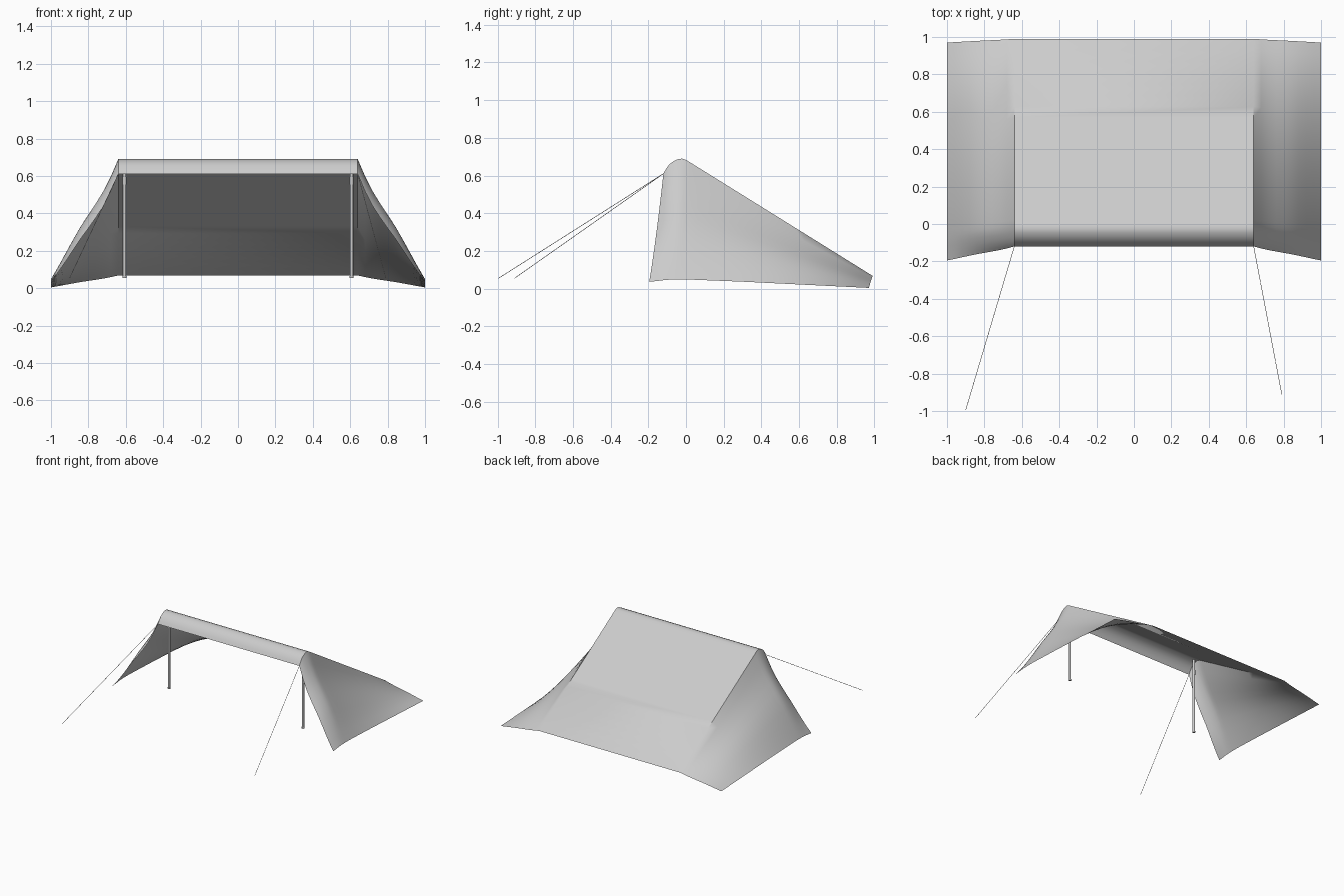
import bpy
from mathutils import Vector

if "Cube" in bpy.data.objects:
    bpy.data.objects.remove(bpy.data.objects["Cube"])


def interp(pts, u):
    """Piecewise-linear lookup in a list of (u, value...) tuples."""
    for a, b in zip(pts, pts[1:]):
        if u <= b[0]:
            k = (u - a[0]) / (b[0] - a[0])
            return [p + (q - p) * k for p, q in zip(a[1:], b[1:])]
    return list(pts[-1][1:])


def smooth(obj, angle=0.7):
    bpy.ops.object.select_all(action='DESELECT')
    obj.select_set(True)
    bpy.context.view_layer.objects.active = obj
    bpy.ops.object.shade_smooth_by_angle(angle=angle)


def rod(name, a, b, r, sides):
    a, b = Vector(a), Vector(b)
    bpy.ops.mesh.primitive_cylinder_add(vertices=sides, radius=r, depth=(b - a).length,
                                        location=(a + b) / 2)
    o = bpy.context.object
    o.name = name
    o.rotation_euler = (b - a).to_track_quat('Z', 'Y').to_euler()
    smooth(o)
    return o


# Tarp: rounded ridge profile in the middle, sweeping down to the side hems
ridge = [(-0.12, 0.61), (-0.108, 0.632), (-0.09, 0.658), (-0.068, 0.675), (-0.045, 0.686),
         (-0.022, 0.69), (0.0, 0.683), (0.025, 0.668)]
back = (0.99, 0.068)
n = 16
ridge += [(0.025 + (back[0] - 0.025) * i / n, 0.668 + (back[1] - 0.668) * i / n)
          for i in range(1, n + 1)]
hem = [(-0.195, 0.036), (-0.1, 0.047), (0.0, 0.049), (0.3, 0.037), (0.97, 0.004)]
# x position and remaining height fraction across a wing
wing = [(0.64, 1.0), (0.68, 0.86), (0.72, 0.74), (0.76, 0.64), (0.80, 0.545),
        (0.84, 0.45), (0.88, 0.34), (0.92, 0.225), (0.96, 0.11), (1.0, 0.0)]
stations = [(-x, f) for x, f in reversed(wing)] + wing

lengths = [0.0]
for p, q in zip(ridge, ridge[1:]):
    lengths.append(lengths[-1] + (Vector(q) - Vector(p)).length)

verts, faces = [], []
m = len(ridge)
for x, f in stations:
    for (ry, rz), s in zip(ridge, lengths):
        t = s / lengths[-1]
        hy = -0.195 + 1.165 * t
        hz = interp(hem, hy)[0]
        g = f - 0.05 * 4 * f * (1 - f) * max(0, 1 - t * 8)   # front edge sags a little
        verts.append((x, hy + (ry - hy) * f, hz + (rz - hz) * g))
for i in range(len(stations) - 1):
    for j in range(m - 1):
        a = i * m + j
        faces.append((a, a + m, a + m + 1, a + 1))
mesh = bpy.data.meshes.new("tarp")
mesh.from_pydata(verts, [], faces)
tarp = bpy.data.objects.new("tarp", mesh)
bpy.context.collection.objects.link(tarp)
smooth(tarp)

# Poles with joint collars and a foot, and guy lines
for side, sx, peg in (("left", -1, (-0.9, -0.995, 0.055)), ("right", 1, (0.79, -0.91, 0.055))):
    px, py = 0.607 * sx, -0.025
    rod(side + "_pole", (px, py, 0.06), (px, py, 0.684), 0.0095, 16)
    for k, (z0, z1) in enumerate(((0.055, 0.066), (0.555, 0.595))):
        rod(f"{side}_pole_collar_{k}", (px, py, z0), (px, py, z1), 0.011, 16)
    rod(side + "_guy_line", (0.64 * sx, -0.12, 0.61), peg, 0.0015, 6)
